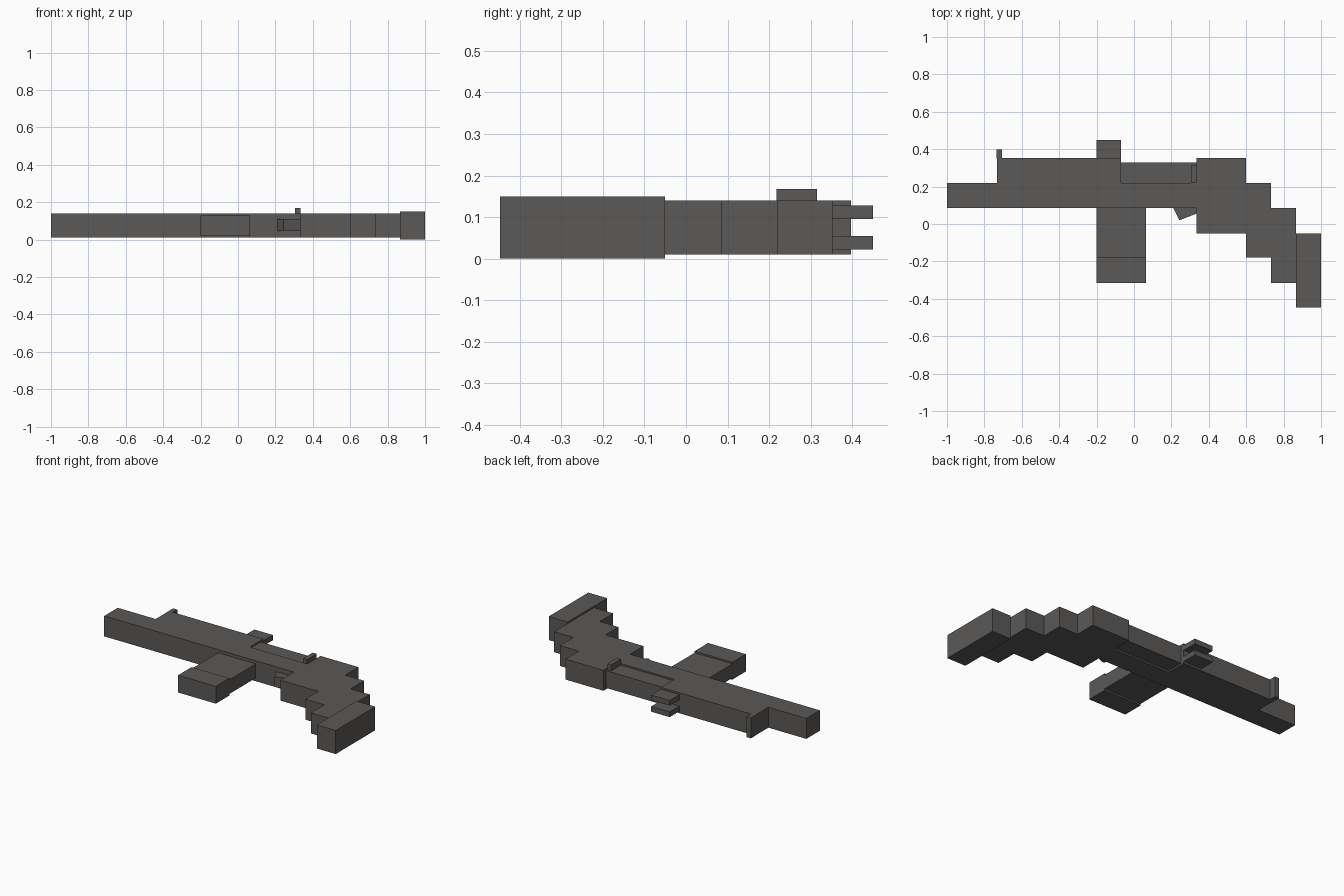
import bpy
import bmesh

cube = bpy.data.objects.get("Cube")
if cube:
    bpy.data.objects.remove(cube)

# One dark metal colour for everything
metal = bpy.data.materials.new("dark_grey")
metal.use_nodes = True
colour = (0.105, 0.1, 0.096, 1)
metal.diffuse_color = colour
metal.node_tree.nodes["Principled BSDF"].inputs["Base Color"].default_value = colour


def slab(name, outline, low, high):
    """Extrude a flat outline from height low to height high."""
    bm = bmesh.new()
    face = bm.faces.new([bm.verts.new((x, y, low)) for x, y in outline])
    grown = bmesh.ops.extrude_face_region(bm, geom=[face], use_keep_orig=True)
    top = [v for v in grown["geom"] if isinstance(v, bmesh.types.BMVert)]
    bmesh.ops.translate(bm, verts=top, vec=(0, 0, high - low))
    bmesh.ops.recalc_face_normals(bm, faces=bm.faces)
    mesh = bpy.data.meshes.new(name)
    bm.to_mesh(mesh)
    bm.free()
    mesh.materials.append(metal)
    obj = bpy.data.objects.new(name, mesh)
    bpy.context.collection.objects.link(obj)
    return obj


def box(name, x, y, z):
    return slab(name, [(x[0], y[0]), (x[1], y[0]), (x[1], y[1]), (x[0], y[1])], *z)


# Barrel, handguard, lower receiver and stepped stock in one outline
lower_edge = [(-1, 0.085), (0.333, 0.085), (0.333, -0.05), (0.6, -0.05),
              (0.6, -0.18), (0.733, -0.18), (0.733, -0.315), (0.867, -0.315)]
upper_edge = [(0.867, 0.085), (0.733, 0.085), (0.733, 0.22), (0.6, 0.22),
              (0.6, 0.353), (0.333, 0.353), (0.333, 0.22), (-0.07, 0.22),
              (-0.07, 0.353), (-0.733, 0.353), (-0.733, 0.22), (-1, 0.22)]
slab("body", lower_edge + upper_edge, 0.01, 0.14)
box("butt_plate", (0.867, 1), (-0.447, -0.05), (0, 0.15))

# Recessed receiver cover with its charging handle
box("receiver_cover", (-0.07, 0.333), (0.22, 0.33), (0.02, 0.13))
box("charging_handle", (0.305, 0.333), (0.218, 0.315), (0.13, 0.168))

# Magazine with a thicker base
box("magazine", (-0.2, 0.065), (-0.18, 0.085), (0.03, 0.12))
box("magazine_base", (-0.2, 0.065), (-0.315, -0.18), (0.02, 0.13))

# Trigger wedge
slab("trigger", [(0.21, 0.085), (0.243, 0.02), (0.333, 0.055), (0.333, 0.085)], 0.045, 0.11)

# Sights
box("front_sight", (-0.735, -0.705), (0.35, 0.397), (0.01, 0.14))
for side, low in (("right", 0.022), ("left", 0.095)):
    box("rear_sight_" + side, (-0.2, -0.07), (0.35, 0.45), (low, low + 0.033))
